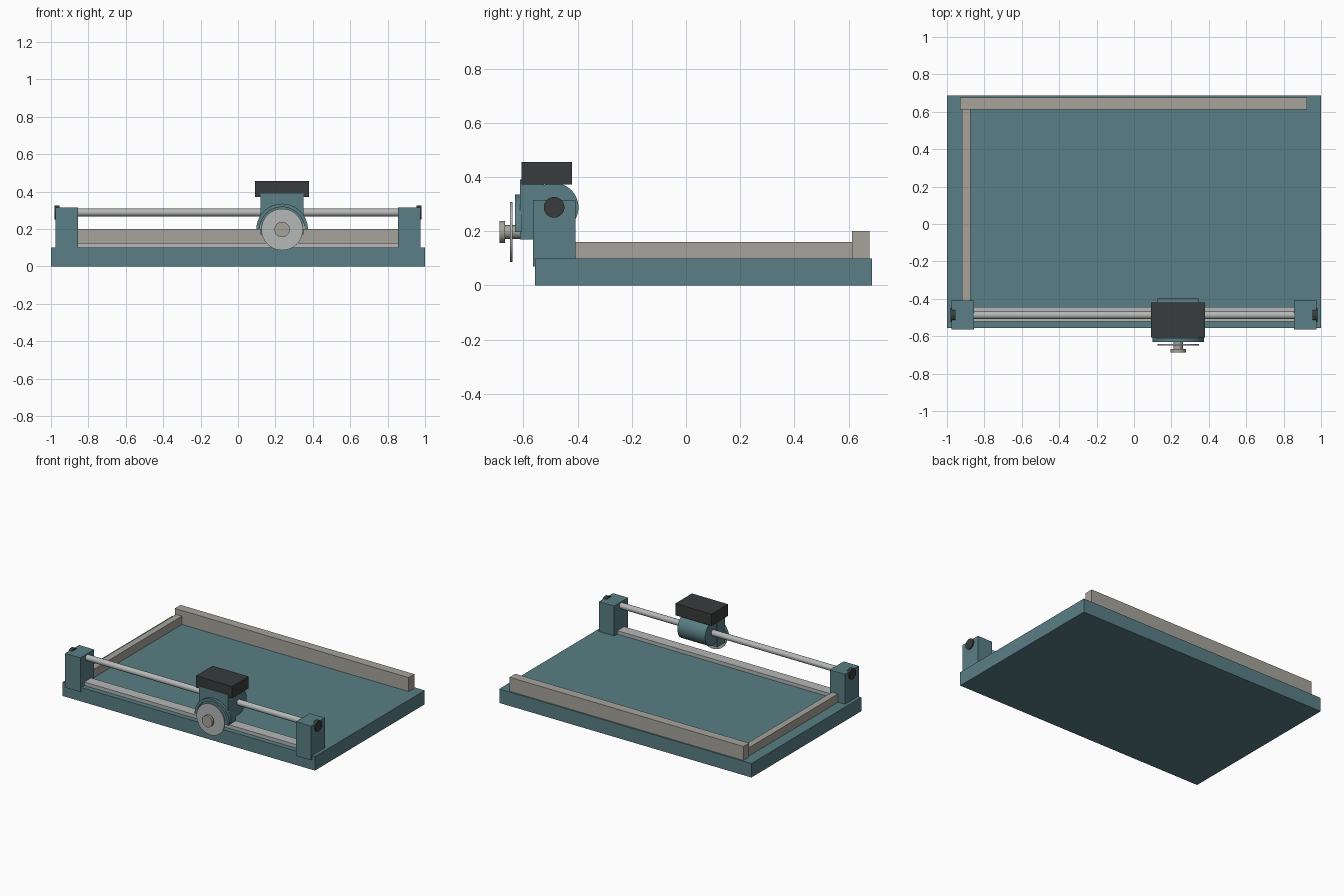
import bpy, bmesh
from math import radians, pi, cos, sin

if "Cube" in bpy.data.objects:
    bpy.data.objects.remove(bpy.data.objects["Cube"])


def material(name, rgb):
    m = bpy.data.materials.new(name)
    m.diffuse_color = (*rgb, 1)
    m.use_nodes = True
    m.node_tree.nodes["Principled BSDF"].inputs["Base Color"].default_value = m.diffuse_color
    return m


TEAL = material("teal_paint", (0.10, 0.21, 0.235))
DARK = material("dark_plastic", (0.04, 0.045, 0.045))
FENCE = material("warm_grey", (0.38, 0.37, 0.33))
STEEL = material("steel", (0.46, 0.48, 0.47))


def box(name, x, y, z, mat):
    bpy.ops.mesh.primitive_cube_add(
        size=1, location=[(a + b) / 2 for a, b in (x, y, z)])
    o = bpy.context.object
    o.name = name
    o.scale = [b - a for a, b in (x, y, z)]
    bpy.ops.object.transform_apply(location=False, rotation=False, scale=True)
    o.data.materials.append(mat)
    return o


def rod(name, axis, span, centre, r, mat, sides=48):
    """Cylinder along X (centre = y, z) or along Y (centre = x, z)."""
    mid = sum(span) / 2
    if axis == 'X':
        loc, rot = (mid, *centre), (0, radians(90), 0)
    else:
        loc, rot = (centre[0], mid, centre[1]), (radians(90), 0, 0)
    bpy.ops.mesh.primitive_cylinder_add(
        vertices=sides, radius=r, depth=span[1] - span[0], location=loc, rotation=rot)
    o = bpy.context.object
    o.name = name
    o.data.materials.append(mat)
    bpy.ops.object.shade_smooth_by_angle(angle=radians(30))
    return o


def extrude_xz(name, points, y, mat):
    bm = bmesh.new()
    face = bm.faces.new([bm.verts.new((px, y[0], pz)) for px, pz in points])
    new = bmesh.ops.extrude_face_region(bm, geom=[face])["geom"]
    bmesh.ops.translate(bm, vec=(0, y[1] - y[0], 0),
                        verts=[v for v in new if isinstance(v, bmesh.types.BMVert)])
    bmesh.ops.recalc_face_normals(bm, faces=bm.faces)
    me = bpy.data.meshes.new(name)
    bm.to_mesh(me)
    bm.free()
    o = bpy.data.objects.new(name, me)
    bpy.context.collection.objects.link(o)
    me.materials.append(mat)
    bpy.context.view_layer.objects.active = o
    bpy.ops.object.select_all(action='DESELECT')
    o.select_set(True)
    bpy.ops.object.shade_smooth_by_angle(angle=radians(30))
    return o


# Base board, paper fences and cutting strip
box("base_board", (-1, 1), (-0.557, 0.687), (0, 0.1), TEAL)
box("back_fence", (-0.93, 0.925), (0.612, 0.677), (0.1, 0.2), FENCE)
box("side_fence", (-0.92, -0.873), (-0.42, 0.612), (0.1, 0.16), FENCE)
box("cutting_strip", (-0.86, 0.86), (-0.52, -0.443), (0.1, 0.125), STEEL)

# Rail with its end supports and caps
RAIL = (-0.487, 0.288)
for side, s in (("left", -1), ("right", 1)):
    box(side + "_rail_support", sorted((s * 0.855, s * 0.975)),
        (-0.565, -0.408), (0.07, 0.315), TEAL)
    rod(side + "_rail_cap", 'X', sorted((s * 0.955, s * 0.982)), RAIL, 0.038, DARK)
rod("guide_rail", 'X', (-0.96, 0.96), RAIL, 0.021, STEEL)

# Sliding carriage: rounded sleeve, front slab, grip
CX, CZ = 0.236, 0.197
rod("carriage_sleeve", 'X', (CX - 0.11, CX + 0.11), RAIL, 0.09, TEAL, 64)
box("carriage_body", (CX - 0.115, CX + 0.115), (-0.612, -0.525), (0.17, 0.39), TEAL)
box("carriage_grip", (0.092, 0.379), (-0.608, -0.42), (0.372, 0.456), DARK)

# Arched guard over the blade
steps = [i * pi / 32 for i in range(33)]
arch = [(CX + 0.138 * cos(a), CZ + 0.138 * sin(a)) for a in steps]
arch += [(CX + 0.120 * cos(a), CZ + 0.120 * sin(a)) for a in reversed(steps)]
extrude_xz("blade_guard", arch, (-0.632, -0.605), TEAL)

# Blade wheel, axle and knob
rod("blade_wheel", 'Y', (-0.649, -0.641), (CX, CZ), 0.111, STEEL, 64)
rod("blade_axle", 'Y', (-0.672, -0.60), (CX, CZ), 0.025, FENCE, 32)
rod("blade_knob", 'Y', (-0.688, -0.668), (CX, CZ), 0.041, FENCE, 32)
